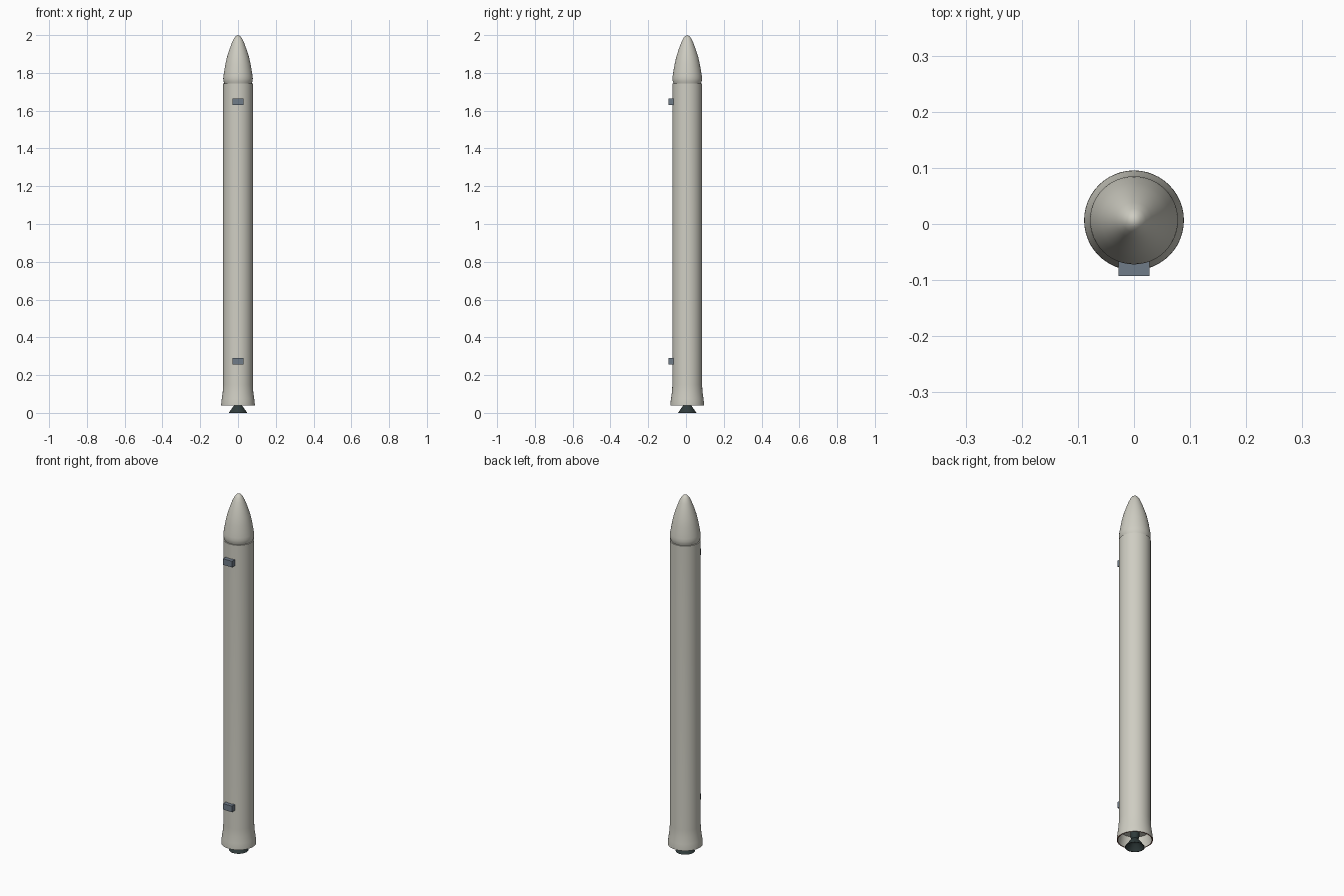
import bpy, bmesh, math
from mathutils import Matrix

if "Cube" in bpy.data.objects:
    bpy.data.objects.remove(bpy.data.objects["Cube"])

AXIS_Y = 0.0065
SIDES = 48


def material(name, rgb):
    m = bpy.data.materials.new(name)
    m.use_nodes = True
    m.diffuse_color = (*rgb, 1)
    m.node_tree.nodes["Principled BSDF"].inputs["Base Color"].default_value = (*rgb, 1)
    return m


hull_paint = material("warm_white_paint", (0.62, 0.61, 0.54))
engine_metal = material("dark_engine_metal", (0.03, 0.045, 0.045))
bracket_grey = material("blue_grey_bracket", (0.16, 0.2, 0.25))
rim_red = material("red_brown_rim", (0.3, 0.08, 0.05))


def finish(name, bm, mats, smooth=True):
    bmesh.ops.remove_doubles(bm, verts=bm.verts, dist=1e-5)
    mesh = bpy.data.meshes.new(name)
    bm.to_mesh(mesh)
    bm.free()
    for m in mats:
        mesh.materials.append(m)
    ob = bpy.data.objects.new(name, mesh)
    bpy.context.collection.objects.link(ob)
    if smooth:
        bpy.ops.object.select_all(action='DESELECT')
        ob.select_set(True)
        bpy.context.view_layer.objects.active = ob
        bpy.ops.object.shade_smooth_by_angle(angle=math.radians(35))
    return ob


def lathe(name, profile, mats, rule=None):
    """Spin (radius, height) points around the rocket axis."""
    bm = bmesh.new()
    verts = [bm.verts.new((r, AXIS_Y, z)) for r, z in profile]
    edges = [bm.edges.new(pair) for pair in zip(verts, verts[1:])]
    bmesh.ops.spin(bm, geom=verts + edges, cent=(0, AXIS_Y, 0), axis=(0, 0, 1),
                   angle=math.tau, steps=SIDES, use_merge=True)
    bmesh.ops.remove_doubles(bm, verts=bm.verts, dist=1e-5)
    bmesh.ops.recalc_face_normals(bm, faces=bm.faces)
    if rule:
        for f in bm.faces:
            f.material_index = rule(f)
    return finish(name, bm, mats)


# Hull with flared skirt, thin rim and hollow engine bay
lathe("hull", [(0, 0.10), (0.074, 0.10), (0.081, 0.06), (0.084, 0.04),
               (0.089, 0.04), (0.0885, 0.055), (0.086, 0.075), (0.081, 0.11),
               (0.0785, 0.15), (0.0785, 1.745), (0, 1.745)],
      [hull_paint, rim_red],
      lambda f: int(f.normal.z < -0.9 and f.calc_center_median().z < 0.045))

# Nose fairing with a rounded shoulder and blunt tip
lathe("nose_fairing", [(0, 1.745), (0.073, 1.745), (0.077, 1.757), (0.0785, 1.77),
                       (0.077, 1.785), (0.073, 1.81), (0.067, 1.845),
                       (0.058, 1.885), (0.045, 1.925), (0.032, 1.96),
                       (0.021, 1.983), (0.012, 1.994), (0, 2.0)], [hull_paint])

# Engine: bell nozzle hollow from below, with chamber on top
lathe("engine", [(0, 0.10), (0.022, 0.10), (0.022, 0.06), (0.017, 0.045),
                 (0.028, 0.03), (0.049, 0.0), (0.046, 0.0), (0.025, 0.03),
                 (0, 0.042)], [engine_metal])

# Side brackets along the front
for name, z in (("lower_bracket", 0.273), ("upper_bracket", 1.647)):
    bm = bmesh.new()
    bmesh.ops.create_cube(bm, size=1, matrix=Matrix.Translation((0, -0.079, z))
                          @ Matrix.Diagonal((0.056, 0.028, 0.034, 1)))
    finish(name, bm, [bracket_grey], smooth=False)
